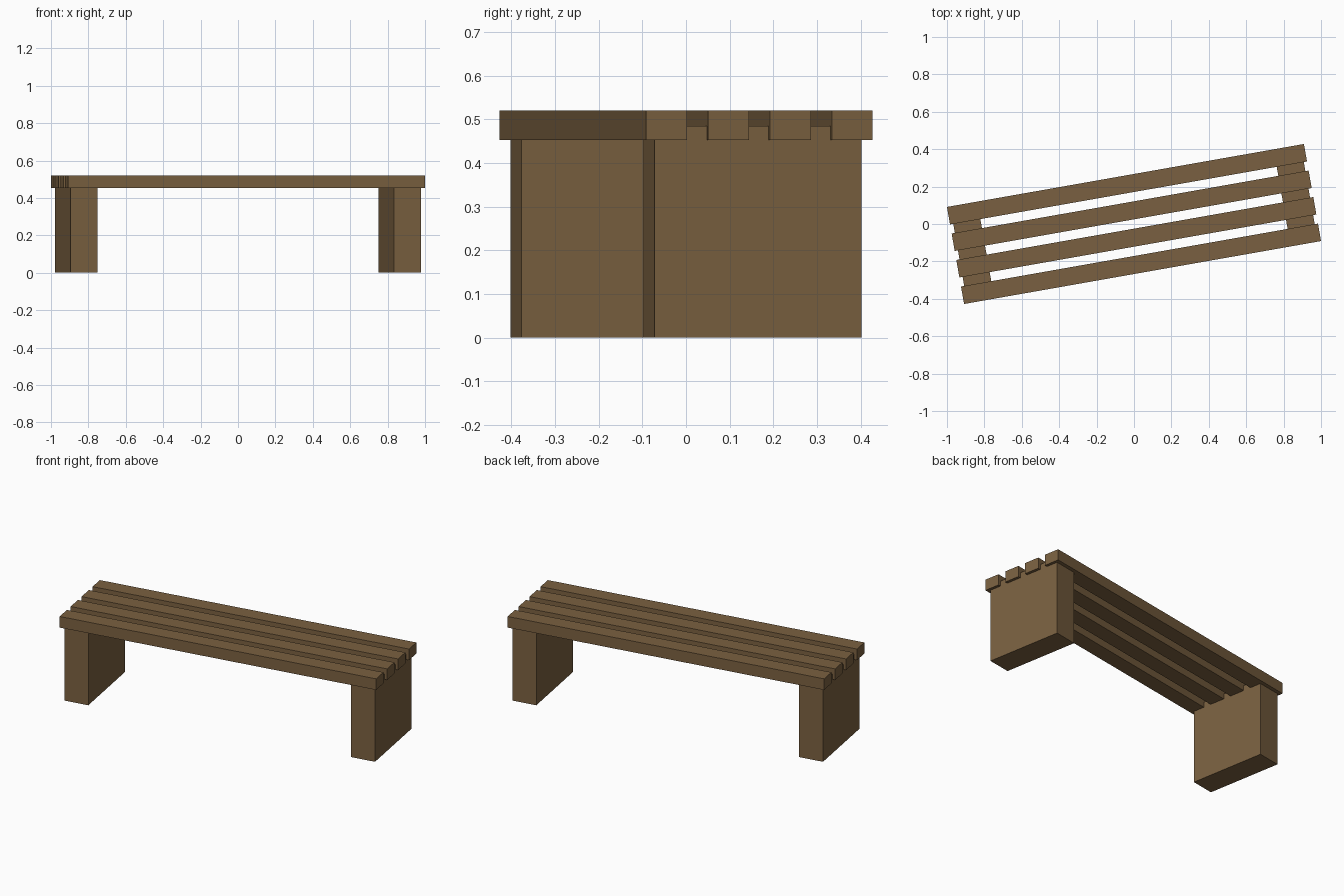
import bpy
from mathutils import Matrix
from math import radians

if "Cube" in bpy.data.objects:
    bpy.data.objects.remove(bpy.data.objects["Cube"])

TURN = Matrix.Rotation(radians(10), 4, 'Z')   # whole bench is turned slightly

wood = bpy.data.materials.new("brown wood")
wood.diffuse_color = (0.195, 0.118, 0.052, 1)
wood.use_nodes = True
wood.node_tree.nodes["Principled BSDF"].inputs["Base Color"].default_value = wood.diffuse_color


def box(name, centre, size):
    """Axis-aligned box in bench space, turned with the bench."""
    bpy.ops.mesh.primitive_cube_add(size=1)
    ob = bpy.context.object
    ob.name = name
    ob.data.transform(TURN @ Matrix.Translation(centre) @ Matrix.Diagonal((*size, 1)))
    ob.data.materials.append(wood)
    return ob


# Seat slats
LENGTH, WIDTH, SLAT = 1.938, 0.527, 0.095
pitch = (WIDTH - SLAT) / 3
for i in range(4):
    box(f"seat_slat_{i + 1}", ((0, (i - 1.5) * pitch, 0.487)), (LENGTH, SLAT, 0.068))

# Solid block legs, rising partway between the slats
LEG_TOP = 0.485
for side, name in ((-1, "left_leg"), (1, "right_leg")):
    box(name, (side * 0.878, 0, LEG_TOP / 2), (0.147, 0.482, LEG_TOP))
